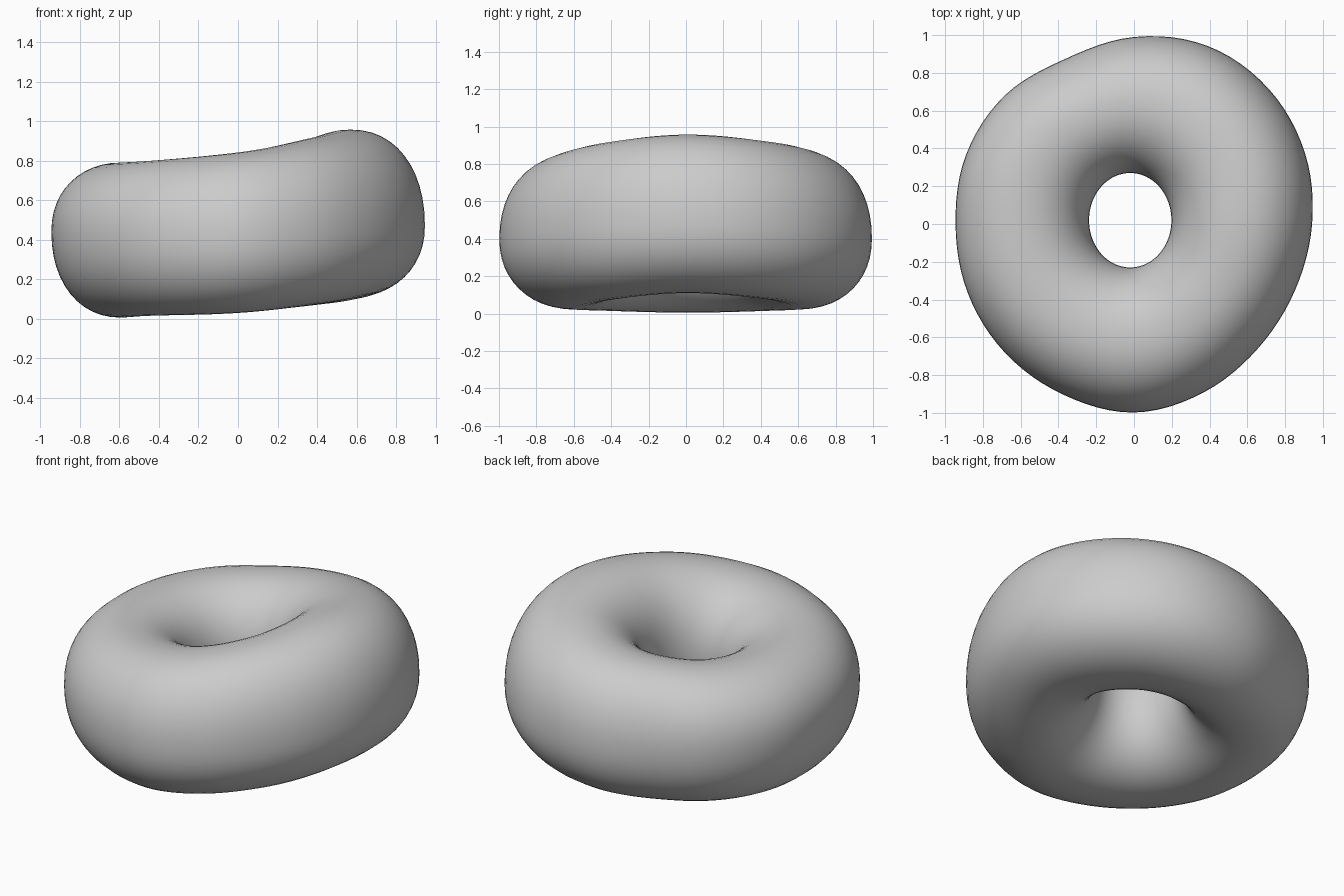
import bpy, bmesh, math

if "Cube" in bpy.data.objects:
    bpy.data.objects.remove(bpy.data.objects["Cube"])

AROUND, SECTION = 96, 48


def wave(keys, angle):
    """Smooth periodic interpolation of evenly spaced keys."""
    n = len(keys)
    u = angle / math.tau * n
    i, f = int(u) % n, u - int(u)
    a, b, c, d = (keys[(i + k) % n] for k in (-1, 0, 1, 2))
    return b + 0.5 * f * (c - a + f * (2*a - 5*b + 4*c - d + f * (3*(b - c) + d - a)))


def power(v, e=2 / 2.15):
    return math.copysign(abs(v) ** e, v)


# Ring profile by direction, counter-clockwise from +x
outer = [.943, .98, 1.01, 1.02, .99, .947, .965, .962,
         .945, .953, .965, .978, .998, .965, .93, .922]
top = [.957, .915, .84, .80, .79, .80, .84, .915]
bottom = [.11, .075, .028, .015, .005, .015, .028, .075]
middle = [.47, .44, .40, .42, .44, .42, .40, .44]

bm = bmesh.new()
rings = []
for i in range(AROUND):
    a = math.tau * i / AROUND
    ro = wave(outer, a)
    ox, oy = ro * math.cos(a), ro * math.sin(a)
    ix, iy = -0.02 + 0.218 * math.cos(a), 0.02 + 0.25 * math.sin(a)
    zt, zb, zo = wave(top, a), wave(bottom, a), wave(middle, a)
    ring = []
    for j in range(SECTION):
        t = math.tau * j / SECTION
        c, s = power(math.cos(t)), power(math.sin(t))
        w = (c + 1) / 2
        zm = (zt + zb) / 2 * (1 - w) + zo * w
        z = zm + s * ((zt - zm) if s > 0 else (zm - zb))
        ring.append(bm.verts.new((ix + (ox - ix) * w, iy + (oy - iy) * w, z)))
    rings.append(ring)

for i in range(AROUND):
    p, q = rings[i], rings[(i + 1) % AROUND]
    for j in range(SECTION):
        k = (j + 1) % SECTION
        bm.faces.new((p[j], q[j], q[k], p[k])).smooth = True
bmesh.ops.recalc_face_normals(bm, faces=bm.faces)

# Uneven soft ring
mesh = bpy.data.meshes.new("lumpy_ring")
bm.to_mesh(mesh)
bm.free()
ring_obj = bpy.data.objects.new("lumpy_ring", mesh)
bpy.context.collection.objects.link(ring_obj)

grey = bpy.data.materials.new("light grey")
grey.diffuse_color = (0.6, 0.6, 0.6, 1)
grey.use_nodes = True
grey.node_tree.nodes["Principled BSDF"].inputs["Base Color"].default_value = grey.diffuse_color
mesh.materials.append(grey)
